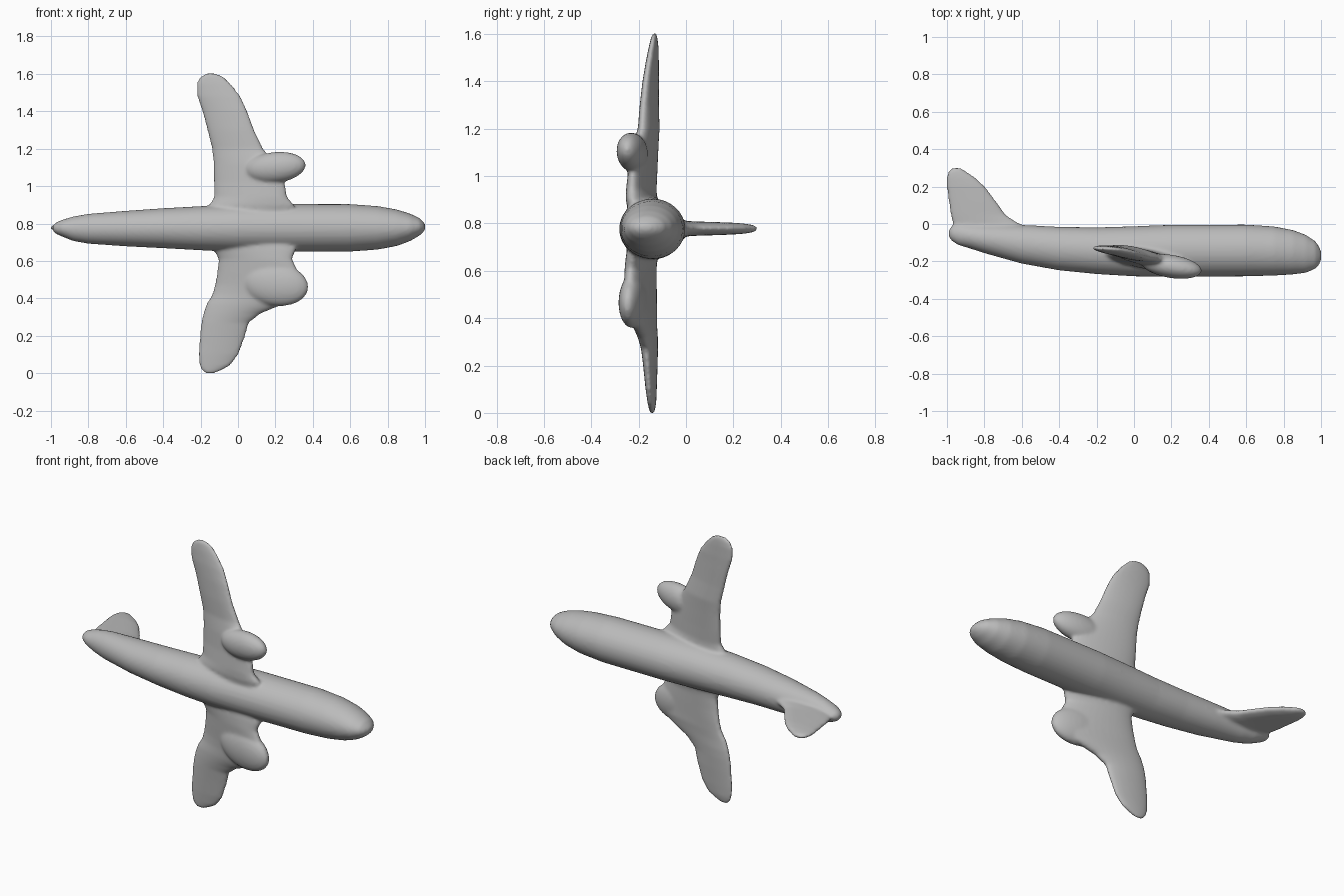
import bpy, bmesh, math
from mathutils import Vector, Matrix

cube = bpy.data.objects.get("Cube")
if cube:
    bpy.data.objects.remove(cube, do_unlink=True)

grey = bpy.data.materials.new("plain grey")
grey.use_nodes = True
COLOUR = (0.5, 0.5, 0.5, 1)
grey.diffuse_color = COLOUR
grey.node_tree.nodes["Principled BSDF"].inputs["Base Color"].default_value = COLOUR

bm = bmesh.new()
SEGS = 32


def loft(sections):
    """Skin closed elliptical rings, each given as (centre, half axis, other half axis)."""
    rings = []
    for c, u, v in sections:
        c, u, v = Vector(c), Vector(u), Vector(v)
        rings.append([bm.verts.new(c + u * math.cos(t) + v * math.sin(t))
                      for t in (2 * math.pi * i / SEGS for i in range(SEGS))])
    faces = [bm.faces.new(rings[0]), bm.faces.new(rings[-1])]
    for a, b in zip(rings, rings[1:]):
        for i in range(SEGS):
            j = (i + 1) % SEGS
            faces.append(bm.faces.new((a[i], a[j], b[j], b[i])))
    bmesh.ops.recalc_face_normals(bm, faces=faces)


def pod(centre, radii, pitch, yaw):
    """Ellipsoid, turned in the wing plane by pitch and nose-out by yaw."""
    m = (Matrix.Translation(centre) @ Matrix.Rotation(math.radians(pitch), 4, 'Y')
         @ Matrix.Rotation(math.radians(yaw), 4, 'Z') @ Matrix.Diagonal((*radii, 1)))
    bmesh.ops.create_uvsphere(bm, u_segments=32, v_segments=20, radius=1, matrix=m)


# Fuselage: x, low y, high y, low z, high z
hull = [(-0.99, -0.07, -0.03, 0.76, 0.79), (-0.975, -0.09, -0.01, 0.745, 0.805),
        (-0.94, -0.113, 0, 0.73, 0.82), (-0.88, -0.13, 0, 0.706, 0.838),
        (-0.8, -0.156, 0, 0.692, 0.852), (-0.6, -0.212, -0.005, 0.678, 0.868),
        (-0.4, -0.248, -0.015, 0.668, 0.882), (-0.2, -0.268, -0.018, 0.657, 0.893),
        (0, -0.28, -0.012, 0.65, 0.902), (0.2, -0.282, -0.004, 0.648, 0.905),
        (0.6, -0.28, -0.003, 0.65, 0.904), (0.75, -0.276, -0.013, 0.661, 0.893),
        (0.85, -0.27, -0.032, 0.68, 0.875), (0.92, -0.261, -0.058, 0.706, 0.853),
        (0.97, -0.24, -0.092, 0.735, 0.83), (0.99, -0.218, -0.12, 0.753, 0.81),
        (1.002, -0.19, -0.15, 0.77, 0.795)]
loft([((x, (a + b) / 2, (c + d) / 2), (0, (b - a) / 2, 0), (0, 0, (d - c) / 2))
      for x, a, b, c, d in hull])


# Wings: z, trailing x, leading x, trailing y, leading y, half thickness
def wing(rows):
    loft([(((t + l) / 2, (ty + ly) / 2, z), ((l - t) / 2, (ly - ty) / 2, 0), (0, h, 0))
          for z, t, l, ty, ly, h in rows])


wing([(0.8, -0.16, 0.32, -0.15, -0.2, 0.055), (0.9, -0.155, 0.3, -0.15, -0.225, 0.055),
      (0.94, -0.128, 0.265, -0.148, -0.23, 0.05), (1.02, -0.13, 0.25, -0.14, -0.225, 0.045),
      (1.12, -0.132, 0.2, -0.135, -0.21, 0.042), (1.2, -0.14, 0.135, -0.13, -0.185, 0.037),
      (1.3, -0.165, 0.088, -0.13, -0.18, 0.032), (1.4, -0.192, 0.052, -0.128, -0.17, 0.028),
      (1.48, -0.22, 0.015, -0.128, -0.157, 0.024), (1.55, -0.224, -0.038, -0.128, -0.145, 0.018),
      (1.585, -0.205, -0.075, -0.13, -0.138, 0.013), (1.602, -0.175, -0.11, -0.132, -0.135, 0.008)])
wing([(0.76, -0.15, 0.32, -0.15, -0.2, 0.055), (0.66, -0.13, 0.31, -0.15, -0.225, 0.055),
      (0.61, -0.105, 0.29, -0.148, -0.235, 0.052), (0.54, -0.112, 0.325, -0.145, -0.24, 0.05),
      (0.47, -0.125, 0.36, -0.14, -0.245, 0.047), (0.42, -0.14, 0.335, -0.14, -0.23, 0.044),
      (0.37, -0.17, 0.25, -0.14, -0.21, 0.04), (0.32, -0.187, 0.125, -0.138, -0.185, 0.036),
      (0.27, -0.198, 0.06, -0.138, -0.17, 0.032), (0.2, -0.206, 0.04, -0.138, -0.163, 0.028),
      (0.1, -0.212, 0.005, -0.138, -0.156, 0.022), (0.04, -0.208, -0.04, -0.138, -0.15, 0.017),
      (0.012, -0.195, -0.09, -0.14, -0.147, 0.012), (-0.003, -0.175, -0.13, -0.142, -0.145, 0.007)])

# Engine pods
pod((0.2, -0.227, 1.1), (0.165, 0.062, 0.082), -6, -9)
pod((0.2, -0.222, 0.475), (0.18, 0.057, 0.115), 8, -9)

# Tail fin: y, rear x, front x, half thickness
fin = [(-0.07, -0.95, -0.5, 0.035), (-0.02, -0.965, -0.56, 0.034), (0.01, -0.972, -0.625, 0.032),
       (0.05, -0.982, -0.685, 0.03), (0.12, -0.992, -0.735, 0.028), (0.2, -1.003, -0.795, 0.025),
       (0.25, -1.003, -0.85, 0.021), (0.28, -0.995, -0.895, 0.016), (0.3, -0.972, -0.925, 0.009)]
loft([(((r + f) / 2, y, 0.778), ((f - r) / 2, 0, 0), (0, 0, h)) for y, r, f, h in fin])

mesh = bpy.data.meshes.new("aircraft_body")
bm.to_mesh(mesh)
bm.free()
body = bpy.data.objects.new("aircraft_body", mesh)
bpy.context.collection.objects.link(body)
mesh.materials.append(grey)

# Fuse the parts into one soft skin
fuse = body.modifiers.new("fuse", 'REMESH')
fuse.mode = 'VOXEL'
fuse.voxel_size = 0.009
fuse.use_smooth_shade = True
soften = body.modifiers.new("soften", 'SMOOTH')
soften.factor = 0.5
soften.iterations = 8
